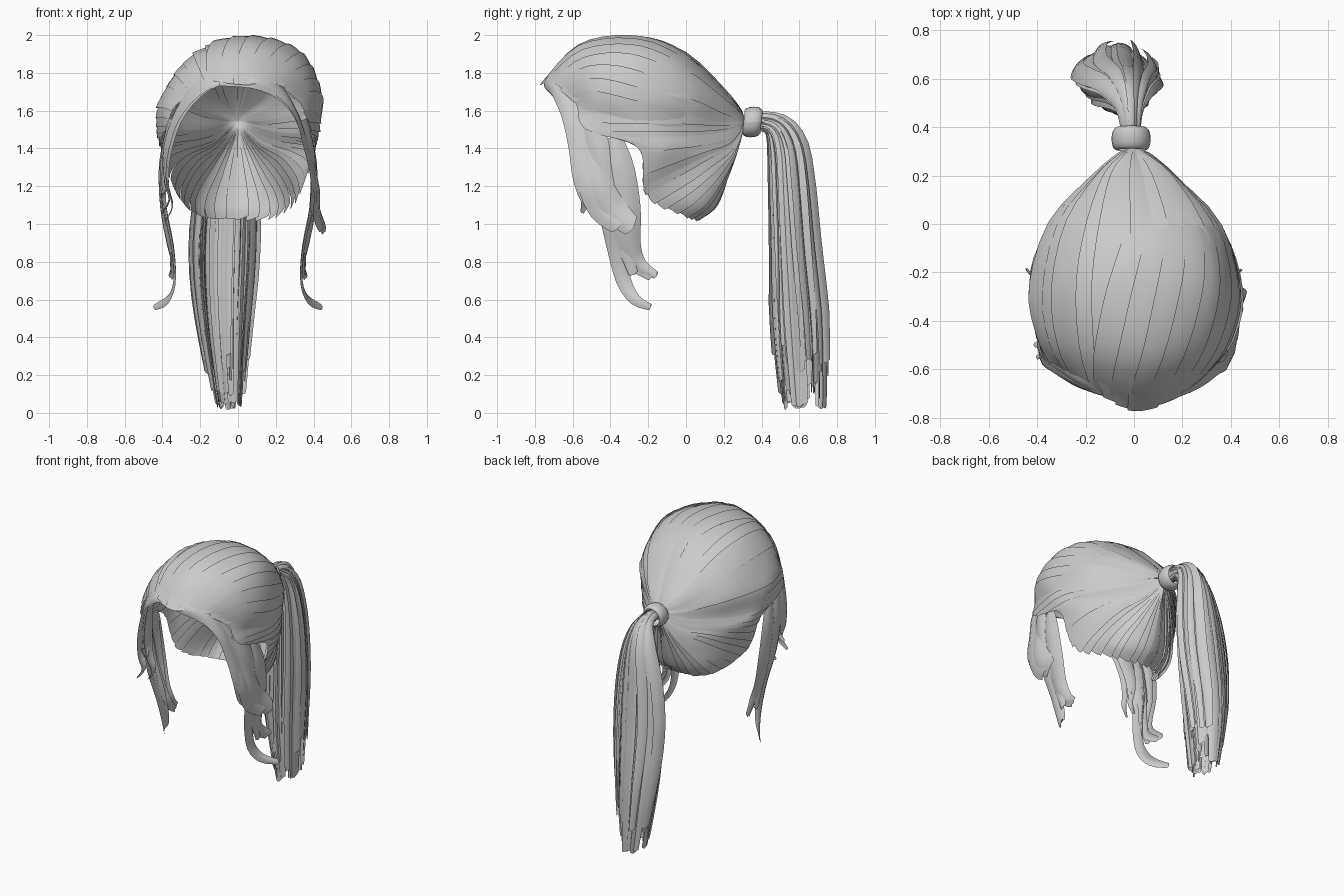
import bpy, math, random
from mathutils import Vector as V

random.seed(7)
if "Cube" in bpy.data.objects:
    bpy.data.objects.remove(bpy.data.objects["Cube"])

GREY = (0.6, 0.6, 0.6, 1)
mat = bpy.data.materials.new("hair grey")
mat.use_nodes = True
mat.diffuse_color = GREY
mat.node_tree.nodes["Principled BSDF"].inputs["Base Color"].default_value = GREY


def spline(pts, t, cyclic=False):
    """Smooth curve through evenly spaced points, t from 0 to 1."""
    n = len(pts)
    s = t * (n if cyclic else n - 1)
    i = math.floor(s) if cyclic else max(0, min(n - 2, int(s)))
    f = s - i
    pick = (lambda k: pts[k % n]) if cyclic else (lambda k: pts[max(0, min(n - 1, k))])
    a, b, c, d = (pick(i + k) for k in (-1, 0, 1, 2))
    return 0.5 * (2 * b + (c - a) * f + (2 * a - 5 * b + 4 * c - d) * f**2
                  + (3 * b - a - 3 * c + d) * f**3)


class Sheets:
    """Collects grid patches into one mesh object."""
    def __init__(self):
        self.verts, self.faces = [], []

    def grid(self, func, rows, cols):
        base = len(self.verts)
        for r in range(rows + 1):
            for c in range(cols + 1):
                self.verts.append(func(r / rows, c / cols))
        for r in range(rows):
            for c in range(cols):
                k = base + r * (cols + 1) + c
                self.faces.append((k, k + 1, k + cols + 2, k + cols + 1))

    def build(self, name):
        me = bpy.data.meshes.new(name)
        me.from_pydata(self.verts, [], self.faces)
        me.materials.append(mat)
        me.polygons.foreach_set("use_smooth", [True] * len(me.polygons))
        ob = bpy.data.objects.new(name, me)
        bpy.context.collection.objects.link(ob)


def ribbon(sheets, path, width, outward, rows=18, bulge=0.15, tip=0.5):
    """Curved flat lock along a path; outward(point, t) gives its facing."""
    def func(t, c):
        p = spline(path, t)
        tan = (spline(path, min(1, t + .02)) - spline(path, max(0, t - .02))).normalized()
        side = tan.cross(outward(p, t)).normalized()
        w = spline(width, t)
        jag = tan * (tip * w * (0.5 - abs(c - 0.6))) if t == 1 else V()
        return p + side * (c - .5) * w + side.cross(tan) * bulge * w * (1 - (2 * c - 1)**2) + jag
    sheets.grid(func, rows, 4)


# Scalp guide lines from the tie to the hairline: crown round to nape, left half
guides = [
    [(0, .29, 1.6), (0, .2, 1.71), (0, 0, 1.9), (0, -.25, 1.975), (0, -.56, 1.935), (0, -.77, 1.735)],
    [(.04, .29, 1.59), (.13, .2, 1.67), (.22, 0, 1.83), (.27, -.25, 1.9), (.25, -.52, 1.86), (.18, -.7, 1.73)],
    [(.06, .29, 1.55), (.17, .19, 1.58), (.34, 0, 1.66), (.41, -.28, 1.68), (.38, -.48, 1.68), (.315, -.59, 1.64)],
    [(.06, .29, 1.53), (.17, .19, 1.5), (.33, 0, 1.49), (.42, -.2, 1.49), (.41, -.37, 1.49), (.38, -.53, 1.5)],
    [(.05, .29, 1.51), (.15, .21, 1.45), (.29, .05, 1.42), (.37, -.07, 1.41), (.4, -.16, 1.4), (.4, -.25, 1.4)],
    [(.04, .29, 1.49), (.12, .23, 1.41), (.22, .12, 1.35), (.28, 0, 1.28), (.31, -.11, 1.22), (.32, -.21, 1.16)],
    [(.02, .29, 1.48), (.08, .25, 1.37), (.14, .19, 1.26), (.19, .13, 1.17), (.21, .07, 1.1), (.2, 0, 1.05)],
    [(0, .29, 1.48), (0, .25, 1.37), (0, .22, 1.27), (0, .19, 1.17), (0, .15, 1.09), (0, .07, 1.03)],
]
ROOT = V((0, .32, 1.545))
left = [[ROOT] + [V(p) for p in g] for g in guides]
right = [[V((-p.x, p.y, p.z)) for p in g] for g in left[-2:0:-1]]
ring = left + right


def scalp(u, v, lift=0):
    """Point on the scalp: u round the tie, v from tie to hairline."""
    p = spline([spline(g, v) for g in ring], u, cyclic=True)
    p.x += 0.14 * max(0, p.z - 1.58)
    out = V((p.x, 0.3 * (p.y + .2), p.z - 1.5)).normalized()
    return p + out * lift


# Scalp made of overlapping combed strands, with saw teeth at the nape hem
cap = Sheets()
COUNT = 54
for i in range(COUNT):
    nape = abs(i / COUNT - .5) < .18
    raised = random.uniform(.012, .028) if nape else random.uniform(.006, .016)
    wide = random.uniform(1.1, 1.4) if nape else random.uniform(1.5, 1.9)
    reach = random.uniform(.98, 1.01)
    mirrored = i >= COUNT / 2

    def strand(t, c):
        v = t * reach + (.07 * (c - .5) if t == 1 and nape else 0)
        edge = 1 - c if mirrored else c
        ease = math.sin(math.pi * min(1, t * .8)) if t > .15 else 0
        return scalp((i + c * wide) / COUNT, v, raised * edge * ease)
    cap.grid(strand, 18, 4)
cap.build("scalp_hair")

# Raised layer swept diagonally over the crown from an off-centre parting
swept = Sheets()
for i in range(9):
    start = -.02 + i * .024

    def strand(t, c):
        return scalp(start + c * .04 - .05 * t, .48 + t * .5,
                     .003 + .022 * math.sin(math.pi * t) * (1 - c * .7))
    swept.grid(strand, 14, 4)
swept.build("swept_crown_hair")


# Fringe and face-framing locks
def from_head(p, t):
    return V((p.x, min(0, p.y + .35) * max(0, 1 - 2.5 * t), .15 * max(0, 1 - 3 * t))).normalized()


def lock(sheets, points, width, sign, shift=(0, 0, 0), rows=18):
    """Lock on one side; the shift grows toward its tip."""
    last = len(points) - 1
    path = [V((sign * x, y, z)) + V((sign * shift[0], shift[1], shift[2])) * (k / last)
            for k, (x, y, z) in enumerate(points)]
    ribbon(sheets, path, width, from_head, rows)


left_fringe = [(-.1, -.72, 1.745), (.08, -.735, 1.745), (.22, -.67, 1.69), (.31, -.595, 1.56),
               (.36, -.535, 1.38), (.4, -.5, 1.2), (.4, -.44, 1.08), (.43, -.36, 1.0)]
right_fringe = [(.1, -.71, 1.745), (.17, -.685, 1.73), (.25, -.64, 1.67), (.32, -.58, 1.55),
                (.37, -.54, 1.38), (.38, -.53, 1.23), (.36, -.53, 1.13), (.4, -.55, 1.06)]
long_lock = [(.35, -.51, 1.56), (.385, -.46, 1.35), (.38, -.41, 1.1), (.34, -.37, .88),
             (.33, -.33, .7), (.37, -.27, .6), (.44, -.19, .56)]
back_lock = [(.38, -.38, 1.46), (.4, -.34, 1.3), (.39, -.31, 1.08), (.36, -.3, .9),
             (.34, -.25, .79), (.36, -.16, .73)]

fringe = Sheets()
for shift in ((0, 0, 0), (.015, .07, -.01), (-.02, -.04, .06)):
    lock(fringe, left_fringe, [.03, .06, .08, .1, .13, .14, .15, .11], 1, shift, 22)
fringe.build("left_fringe_lock")
fringe = Sheets()
for shift in ((0, 0, 0), (-.02, .1, -.04), (.01, .05, .08)):
    lock(fringe, right_fringe, [.03, .06, .08, .09, .1, .08, .05, .02], -1, shift, 22)
fringe.build("right_fringe_lock")

for sign, label in ((1, "left"), (-1, "right")):
    thin = Sheets()
    lock(thin, long_lock, [.1, .13, .12, .1, .08, .06, .035], sign)
    lock(thin, long_lock[:5], [.1, .12, .1, .08, .05], sign, (.02, .05, .04))
    lock(thin, back_lock, [.08, .13, .14, .12, .08, .04], sign)
    lock(thin, back_lock, [.08, .1, .1, .08, .06, .04], sign, (-.01, -.03, -.01))
    thin.build(label + "_long_lock")

# Hair tie: rounded band turned about the y axis
band = Sheets()
profile = [V((r, y, 0)) for r, y in ((.06, .305), (.074, .315), (.081, .35), (.075, .385), (.06, .4))]


def band_point(t, c):
    p, a = spline(profile, t), 2 * math.pi * c
    return V((-.012 + p.x * math.cos(a), p.y + .1 * p.x * math.sin(a), 1.54 + p.x * math.sin(a)))


band.grid(band_point, 8, 24)
band.build("hair_tie")

# Ponytail: loose, twisted ribbons spread round a drooping core
X = V((1, 0, 0))
core = [V(p) for p in ((-.01, .36, 1.54), (-.015, .46, 1.53), (-.03, .53, 1.42), (-.05, .555, 1.18),
                       (-.065, .575, .85), (-.065, .6, .45), (-.045, .62, .03))]
spread_x = [.04, .055, .11, .175, .2, .16, .09]
spread_n = [.04, .06, .09, .105, .12, .145, .125]


def across(t):
    """Direction from the core toward the outside of the droop."""
    return X.cross((spline(core, t + .01) - spline(core, t - .01)).normalized())


tail = Sheets()
for i in range(84):
    angle = 2 * math.pi * i * .618
    depth = (1, .92, .72, .45)[i % 4] * random.uniform(.9, 1.05)
    end = random.uniform(.86, 1.0)
    twist = angle + random.uniform(-.9, .9)
    taper = .75 + .4 * math.sin(angle)
    path = []
    for k in range(11):
        t = end * k / 10
        path.append(spline(core, t) + X * math.cos(angle) * taper * depth * spline(spread_x, t)
                    + across(t) * math.sin(angle) * depth * spline(spread_n, t))

    def facing(p, t):
        return X * math.cos(twist) + across(t * end) * math.sin(twist)
    w = random.uniform(.045, .085)
    ribbon(tail, path, [.015, .025, w * .8, w, w, w * .9, w * .6], facing, 18, .12, .8)
tail.build("ponytail")
